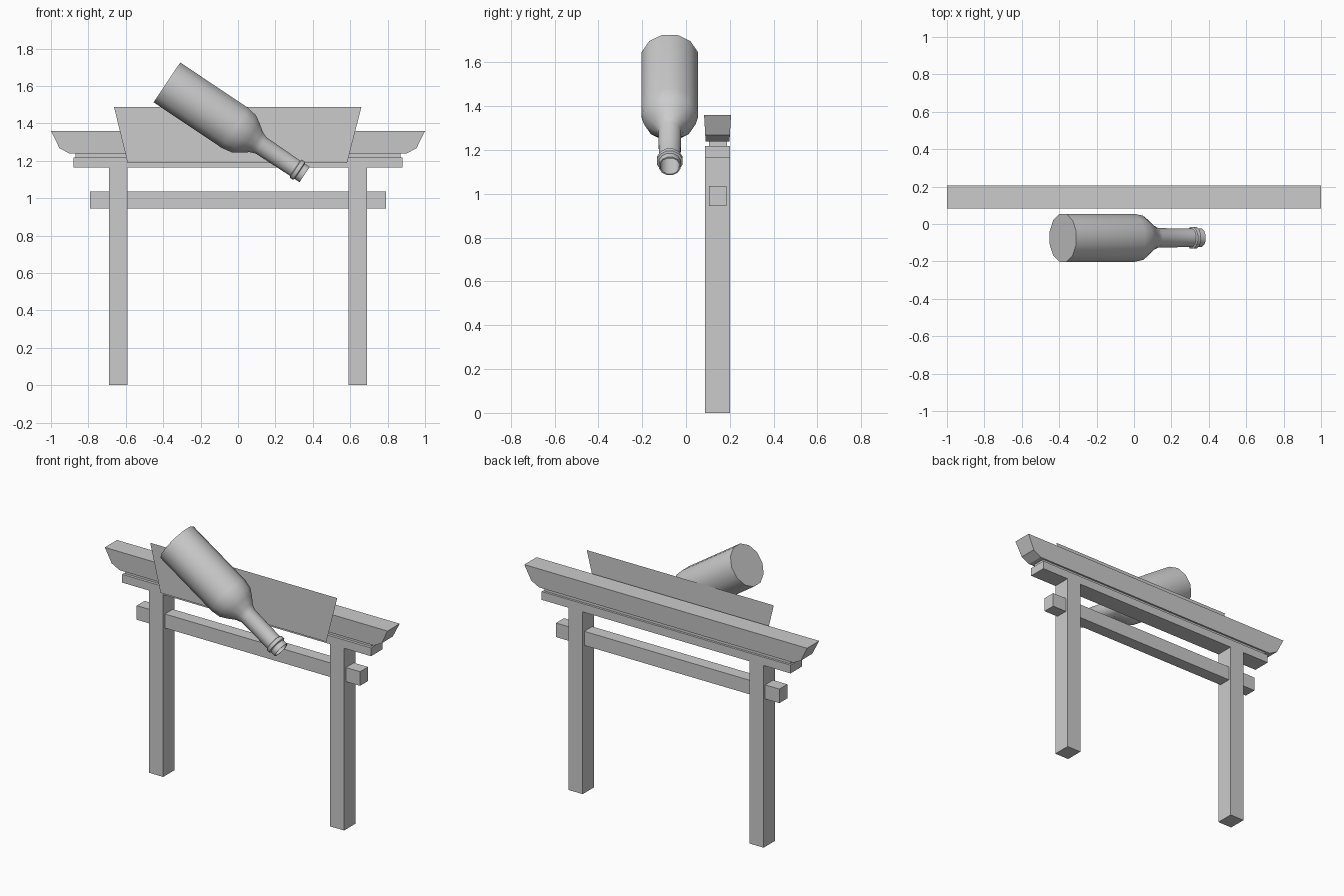
import bpy, bmesh, math
from mathutils import Matrix, Vector

if "Cube" in bpy.data.objects:
    bpy.data.objects.remove(bpy.data.objects["Cube"])


def finish(name, bm):
    bmesh.ops.recalc_face_normals(bm, faces=bm.faces)
    mesh = bpy.data.meshes.new(name)
    bm.to_mesh(mesh)
    bm.free()
    ob = bpy.data.objects.new(name, mesh)
    bpy.context.collection.objects.link(ob)
    return ob


def box(name, x, y, z):
    bm = bmesh.new()
    bmesh.ops.create_cube(bm, size=1)
    for v in bm.verts:
        for i, (lo, hi) in enumerate((x, y, z)):
            v.co[i] = lo if v.co[i] < 0 else hi
    return finish(name, bm)


# Posts
for side, s in (("left", -1), ("right", 1)):
    box(side + "_post", sorted((s * 0.59, s * 0.69)), (0.087, 0.201), (0, 1.165))

# Horizontal beams and the thin spacer below the roof
box("tie_beam", (-0.79, 0.79), (0.105, 0.185), (0.945, 1.035))
box("upper_beam", (-0.88, 0.88), (0.087, 0.201), (1.165, 1.218))
box("roof_spacer", (-0.87, 0.87), (0.105, 0.187), (1.21, 1.245))

# Roof beam: flared profile, slightly narrower at its underside
half = [(0.90, 1.238), (0.955, 1.268), (1.0, 1.36)]
outline = half + [(-x, z) for x, z in reversed(half)]
bm = bmesh.new()
rings = []
for s in (-1, 1):
    rings.append([bm.verts.new((x, 0.144 + s * (0.0545 + 0.007 * (z - 1.238) / 0.122), z))
                  for x, z in outline])
n = len(outline)
for i in range(n):
    j = (i + 1) % n
    bm.faces.new((rings[0][i], rings[0][j], rings[1][j], rings[1][i]))
for r in rings:
    bm.faces.new(r)
finish("roof_beam", bm)

# Sign board: a single flat sheet in front of the gate
bm = bmesh.new()
bm.faces.new([bm.verts.new((x, 0.06, z)) for x, z in
              ((-0.59, 1.188), (0.583, 1.188), (0.66, 1.488), (-0.663, 1.488))])
finish("sign_board", bm)

# Bottle: 12-sided lathe, (distance from base, radius), with a hollow mouth
profile = [(0, 0.128), (0.44, 0.128), (0.495, 0.118), (0.535, 0.093), (0.575, 0.064),
           (0.605, 0.052), (0.825, 0.049), (0.829, 0.058), (0.85, 0.058), (0.855, 0.049),
           (0.886, 0.049), (0.886, 0.043), (0.66, 0.043)]
SIDES = 12
bm = bmesh.new()
rings = []
for t, r in profile:
    r /= math.cos(math.pi / SIDES)
    rings.append([bm.verts.new((r * math.cos(a), r * math.sin(a), t))
                  for a in (math.tau * (k + 0.5) / SIDES for k in range(SIDES))])
for a, b in zip(rings, rings[1:]):
    for k in range(SIDES):
        m = (k + 1) % SIDES
        bm.faces.new((a[k], a[m], b[m], b[k]))
bm.faces.new(rings[0])
bm.faces.new(rings[-1])
bottle = finish("bottle", bm)
bottle.matrix_world = (Matrix.Translation(Vector((-0.38, -0.074, 1.619)))
                       @ Matrix.Rotation(math.radians(90 + 33.8), 4, 'Y'))
bpy.context.view_layer.objects.active = bottle
bottle.select_set(True)
bpy.ops.object.shade_smooth_by_angle(angle=math.radians(50))
